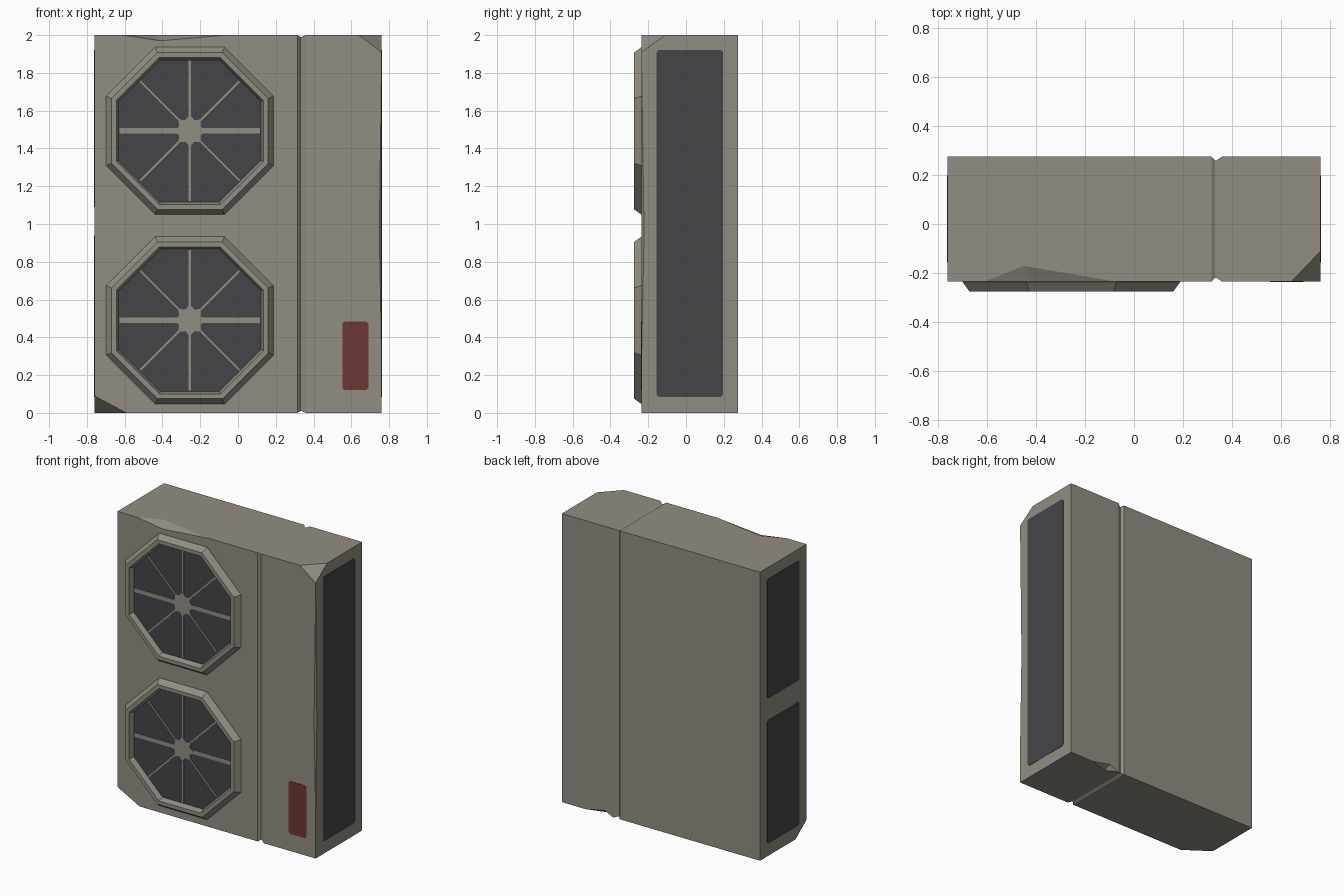
import bpy, bmesh, math
from mathutils import Vector

if "Cube" in bpy.data.objects:
    bpy.data.objects.remove(bpy.data.objects["Cube"])


def material(name, rgb):
    m = bpy.data.materials.new(name)
    m.diffuse_color = (*rgb, 1)
    m.use_nodes = True
    m.node_tree.nodes["Principled BSDF"].inputs["Base Color"].default_value = m.diffuse_color
    return m


CASING = material("warm grey casing", (0.29, 0.268, 0.228))
DARK = material("dark vent", (0.060, 0.058, 0.066))
RED = material("dull red label", (0.145, 0.037, 0.035))


def finish(name, bm, mat=None):
    bmesh.ops.recalc_face_normals(bm, faces=bm.faces)
    me = bpy.data.meshes.new(name)
    bm.to_mesh(me)
    bm.free()
    if mat:
        me.materials.append(mat)
    ob = bpy.data.objects.new(name, me)
    bpy.context.collection.objects.link(ob)
    return ob


def loft(name, rings, mat, closed=False):
    """Join rings of equal length; cap the ends, or close the loop."""
    bm = bmesh.new()
    vs = [[bm.verts.new(p) for p in r] for r in rings]
    n = len(vs[0])
    pairs = list(zip(vs, vs[1:])) + ([(vs[-1], vs[0])] if closed else [])
    for a, b in pairs:
        for i in range(n):
            j = (i + 1) % n
            bm.faces.new((a[i], a[j], b[j], b[i]))
    if not closed:
        bm.faces.new(vs[0])
        bm.faces.new(vs[-1])
    return finish(name, bm, mat)


FRONT, BACK, W = -0.235, 0.275, 0.76

# casing: one long box with a V groove running all the way round
sections = [(-W, 0), (0.315, 0), (0.33, 0.016), (0.336, 0.016), (0.36, 0), (W, 0)]
rings = []
for x, d in sections:
    z0, z1 = d * 0.6, 2 - d * 0.6
    rings.append([(x, FRONT + d, z0), (x, BACK - d, z0),
                  (x, BACK - d, z1), (x, FRONT + d, z1)])
casing = loft("casing", rings, CASING)


# chips and dents: convex cutters whose apex lies outside the casing
def chip(name, pts, apex):
    bm = bmesh.new()
    for p in pts + [apex]:
        bm.verts.new(p)
    bmesh.ops.convex_hull(bm, input=bm.verts)
    cutter = finish(name, bm, CASING)
    cutter.hide_render = True
    mod = casing.modifiers.new(name, 'BOOLEAN')
    mod.operation = 'DIFFERENCE'
    mod.solver = 'EXACT'
    mod.object = cutter
    bpy.context.view_layer.objects.active = casing
    bpy.ops.object.modifier_apply(modifier=name)
    bpy.data.objects.remove(cutter)


chip("edge_dent", [(W, FRONT, 1.85), (W, FRONT, 0.3), (0.748, FRONT, 0.95),
                   (W, -0.222, 0.95)], (W + 0.05, FRONT - 0.05, 1.0))
chip("top_corner_chip", [(0.64, FRONT, 2), (W, FRONT, 1.91), (W, -0.11, 2)],
     (0.85, -0.36, 2.07))
chip("bottom_corner_chip", [(-0.59, FRONT, 0), (-W, FRONT, 0.09), (-W, -0.115, 0)],
     (-0.88, -0.33, -0.06))
chip("top_edge_dent", [(-0.61, FRONT, 2), (-0.45, -0.17, 2), (-0.07, FRONT, 2),
                       (-0.41, FRONT, 1.97)], (-0.4, FRONT - 0.1, 2.1))
chip("back_edge_dent", [(0.37, BACK, 0), (0.58, BACK, 0), (0.44, BACK - 0.04, 0),
                        (0.43, BACK, 0.03)], (0.44, BACK + 0.1, -0.1))


def octagon(cx, cz, apothem, y):
    r = apothem / math.cos(math.pi / 8)
    return [(cx + r * math.cos(a), y, cz + r * math.sin(a))
            for a in (math.pi / 8 + k * math.pi / 4 for k in range(8))]


# fans: raised octagonal frame, dark disc, spokes and star hub
CX = -0.255
for tag, cz in (("lower", 0.49), ("upper", 1.493)):
    prof = [(0.443, -0.23), (0.443, FRONT - 0.001), (0.415, -0.275), (0.389, -0.275),
            (0.376, -0.238), (0.376, -0.23)]
    loft(tag + "_fan_frame", [octagon(CX, cz, a, y) for a, y in prof], CASING, True)
    loft(tag + "_fan_disc", [octagon(CX, cz, 0.377, -0.232),
                             octagon(CX, cz, 0.377, -0.239)], DARK)
    for k in range(4):
        half = (0.014, 0.005, 0.007, 0.005)[k]
        ang = k * math.pi / 4
        u = Vector((math.cos(ang), 0, math.sin(ang)))
        v = Vector((-u.z, 0, u.x))
        length = 0.372
        loft(f"{tag}_fan_spoke_{k}",
             [[Vector((CX, y, cz)) + u * length * s + v * half * t
               for s, t in ((-1, -1), (1, -1), (1, 1), (-1, 1))]
              for y in (-0.237, -0.2415 - 0.0001 * k)], CASING)
    star = []
    for i in range(16):
        r = 0.085 if i % 2 == 0 else 0.062
        star.append((CX + r * math.cos(i * math.pi / 8), cz + r * math.sin(i * math.pi / 8)))
    loft(tag + "_fan_hub", [[(x, y, z) for x, z in star] for y in (-0.237, -0.243)], CASING)


def cut_rect(a0, a1, b0, b1, c=0.012):
    return [(a0 + c, b0), (a1 - c, b0), (a1, b0 + c), (a1, b1 - c),
            (a1 - c, b1), (a0 + c, b1), (a0, b1 - c), (a0, b0 + c)]


# side vents: one tall on the right, two on the left
for name, side, z0, z1 in (("right_vent", 1, 0.085, 1.92),
                           ("left_lower_vent", -1, 0.085, 0.94),
                           ("left_upper_vent", -1, 1.09, 1.92)):
    loft(name, [[(x * side, y, z) for y, z in cut_rect(-0.157, 0.197, z0, z1)]
                for x in (W - 0.003, W + 0.002)], DARK)

# red label plate on the front of the narrow panel
loft("label_plate", [[(x, y, z) for x, z in cut_rect(0.553, 0.69, 0.12, 0.485)]
                     for y in (FRONT + 0.003, FRONT - 0.002)], RED)
